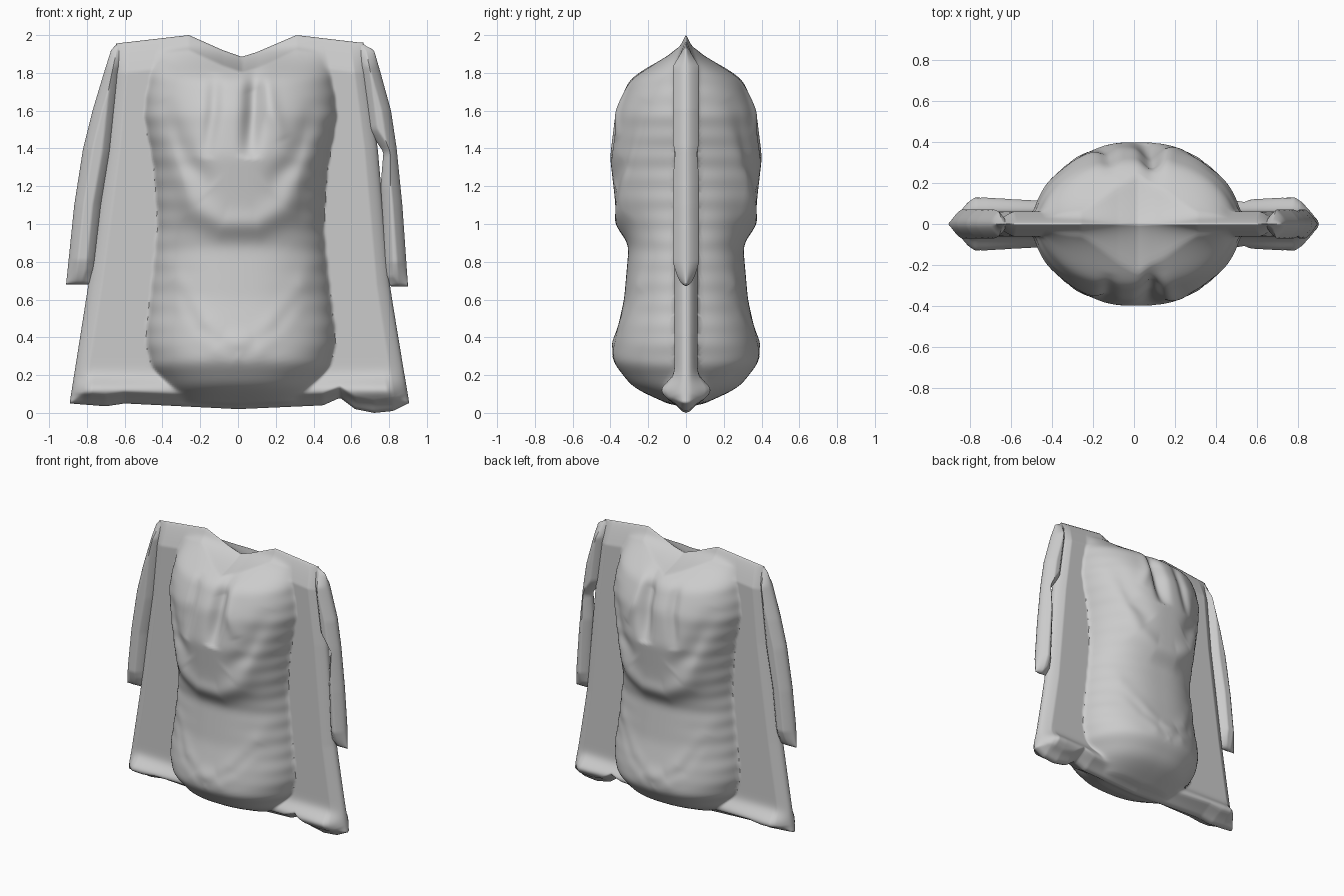
import bpy, bmesh, math

if "Cube" in bpy.data.objects:
    bpy.data.objects.remove(bpy.data.objects["Cube"])

fabric = bpy.data.materials.new("light grey fabric")
fabric.diffuse_color = (0.6, 0.6, 0.6, 1)
fabric.use_nodes = True
fabric.node_tree.nodes["Principled BSDF"].inputs["Base Color"].default_value = fabric.diffuse_color


def curve(points, t):
    """Piecewise linear lookup through (t, value) points."""
    if t <= points[0][0]:
        return points[0][1]
    for (a, p), (b, q) in zip(points, points[1:]):
        if t <= b:
            return p + (q - p) * (t - a) / (b - a)
    return points[-1][1]


def soft(points, t, r=0.07):
    """Lookup with rounded corners."""
    return sum(curve(points, t + r * k) * w for k, w in
               ((-1, 1), (-0.67, 2), (-0.33, 3), (0, 4), (0.33, 3), (0.67, 2), (1, 1))) / 16


def fold(x, z, path, width):
    """Soft ridge along a path, fading out at both ends."""
    best = (9, 0)
    n = len(path) - 1
    for i, (a, b) in enumerate(zip(path, path[1:])):
        dx, dz = b[0] - a[0], b[1] - a[1]
        t = ((x - a[0]) * dx + (z - a[1]) * dz) / (dx * dx + dz * dz)
        t = min(1, max(0, t))
        best = min(best, (math.hypot(x - a[0] - t * dx, z - a[1] - t * dz), (i + t) / n))
    return math.exp(-(best[0] / width) ** 2) * math.sin(math.pi * best[1]) ** 0.6


def panel(name, left, right, bottom, top, depth, nu, nv):
    """Closed cloth pocket: front sheet inside an outline, mirrored to the back."""
    def spread(t):                       # denser rows near the seams
        return 0.6 * t + 0.4 * (0.5 - 0.5 * math.cos(math.pi * t))
    bm = bmesh.new()
    rows = []
    for j in range(nv + 1):
        v, row = spread(j / nv), []
        zn = curve(bottom, 0) * (1 - v) + curve(top, 0.65) * v
        lx, rx = curve(left, zn), curve(right, zn)
        for i in range(nu + 1):
            x = lx + (rx - lx) * spread(i / nu)
            lo, hi = curve(bottom, x), curve(top, x)
            z = lo + (hi - lo) * v
            seam = i in (0, nu) or j in (0, nv)
            y = 0 if seam else -depth(x, z, min(x - lx, rx - x), z - lo, hi - z)
            row.append(bm.verts.new((x, y, z)))
        rows.append(row)
    for j in range(nv):
        for i in range(nu):
            bm.faces.new((rows[j][i], rows[j][i + 1], rows[j + 1][i + 1], rows[j + 1][i]))
    mesh = bpy.data.meshes.new(name)
    bm.to_mesh(mesh)
    bm.free()
    mesh.materials.append(fabric)
    ob = bpy.data.objects.new(name, mesh)
    bpy.context.collection.objects.link(ob)
    m = ob.modifiers.new("back side", 'MIRROR')
    m.use_axis = (False, True, False)
    bpy.ops.object.select_all(action='DESELECT')
    ob.select_set(True)
    bpy.context.view_layer.objects.active = ob
    bpy.ops.object.shade_smooth_by_angle(angle=math.radians(50))


# Body: flat side panels with a puffed-out middle
BULGE = [(0.0, 0.0), (0.02, 0.03), (0.13, 0.28), (0.27, 0.39), (0.4, 0.375), (0.6, 0.33),
         (0.88, 0.305), (1.1, 0.375), (1.36, 0.405), (1.6, 0.375), (1.77, 0.3), (1.9, 0.09),
         (2.0, 0.0)]
WIDTH = [(0.02, 0.25), (0.13, 0.38), (0.25, 0.48), (0.4, 0.505), (0.7, 0.47), (1.0, 0.44),
         (1.3, 0.46), (1.58, 0.515), (1.75, 0.49), (2.0, 0.42)]
# draped folds: path, width, height
FOLDS = [([(-0.5, 1.65), (-0.36, 1.35), (-0.23, 1.08), (-0.08, 1.0), (0.1, 1.0), (0.25, 1.08),
           (0.38, 1.35), (0.52, 1.65)], 0.07, 0.03),
         ([(-0.42, 1.65), (-0.27, 1.33), (-0.14, 1.2)], 0.06, -0.02),
         ([(0.44, 1.65), (0.3, 1.33), (0.16, 1.2)], 0.06, -0.02),
         ([(0.09, 1.9), (0.08, 1.6), (0.06, 1.35)], 0.05, -0.06),
         ([(-0.12, 1.8), (-0.13, 1.6), (-0.17, 1.35)], 0.04, -0.025),
         ([(0.14, 1.8), (0.18, 1.6), (0.24, 1.45)], 0.04, 0.015),
         ([(-0.44, 0.9), (-0.28, 0.58), (-0.1, 0.36), (0.1, 0.36), (0.28, 0.55), (0.44, 0.85)],
          0.06, 0.018),
         ([(-0.35, 0.7), (-0.2, 0.45), (0.0, 0.3)], 0.045, -0.015),
         ([(0.36, 0.65), (0.2, 0.45), (0.0, 0.3)], 0.045, -0.015)]


def body_depth(x, z, side, low, high):
    edge = math.sqrt(min(1, min(side, low) / 0.07)) * min(1, high / 0.16) ** 0.8
    flat = 0.06 * edge
    # rolled hem
    flat += 0.07 * math.exp(-((z - 0.12) / 0.06) ** 2) * min(1, side / 0.1) * min(1, low / 0.06) \
        * min(1, 0.4 + abs(x) / 1.2)
    w = soft(WIDTH, z) + 0.002 * math.sin(z * 57)
    s = abs(x - 0.015) / w
    puff = 0
    if s < 1:
        puff = soft(BULGE, z, 0.05) * (1 - s ** 2.5) ** 0.55
        wrinkle = sum(h * fold(x, z, p, r) for p, r, h in FOLDS)
        puff += wrinkle * min(1, (1 - s) * 3) * min(1, high / 0.2)
        puff *= min(1, high / 0.08) * min(1, low / 0.03)
    k = 0.03                              # smooth blend of panel and puff
    return (flat + puff + math.sqrt((flat - puff) ** 2 + k * k * edge * edge)) / 2 - 0.003 * edge


panel("garment_body",
      [(0.03, -0.89), (0.68, -0.79), (1.4, -0.695), (1.85, -0.655), (1.95, -0.645)],
      [(0.03, 0.905), (0.68, 0.805), (1.4, 0.74), (1.85, 0.68), (1.95, 0.665)],
      [(-0.89, 0.05), (-0.7, 0.035), (-0.6, 0.05), (0, 0.02), (0.45, 0.04), (0.54, 0.08),
       (0.62, 0.02), (0.72, 0.0), (0.82, 0.01), (0.9, 0.05)],
      [(-0.65, 1.955), (-0.26, 2.0), (-0.08, 1.92), (0.02, 1.885), (0.1, 1.91),
       (0.31, 2.0), (0.65, 1.96)],
      body_depth, 165, 165)


# Sleeves: thin flattened tubes hanging at the sides
def sleeve_depth(x, z, side, low, high):
    round_end = math.sqrt(min(1, low / 0.13)) * min(1, high / 0.12)
    return 0.07 * min(1, side / 0.05) ** 0.6 * round_end


panel("left_sleeve",
      [(0.68, -0.91), (1.1, -0.867), (1.4, -0.82), (1.6, -0.77), (1.8, -0.71), (1.92, -0.672),
       (1.95, -0.645)],
      [(0.68, -0.78), (0.76, -0.755), (1.1, -0.72), (1.38, -0.67), (1.7, -0.635), (1.95, -0.61)],
      [(-0.91, 0.68), (-0.78, 0.68)], [(-0.65, 1.95)], sleeve_depth, 24, 80)
panel("right_sleeve",
      [(0.67, 0.81), (0.72, 0.775), (1.2, 0.755), (1.32, 0.765), (1.38, 0.77), (1.44, 0.73),
       (1.5, 0.69), (1.95, 0.63)],
      [(0.67, 0.9), (1.1, 0.87), (1.4, 0.84), (1.6, 0.81), (1.8, 0.755), (1.92, 0.72),
       (1.95, 0.665)],
      [(0.78, 0.67), (0.9, 0.67)], [(0.65, 1.955)], sleeve_depth, 24, 80)
